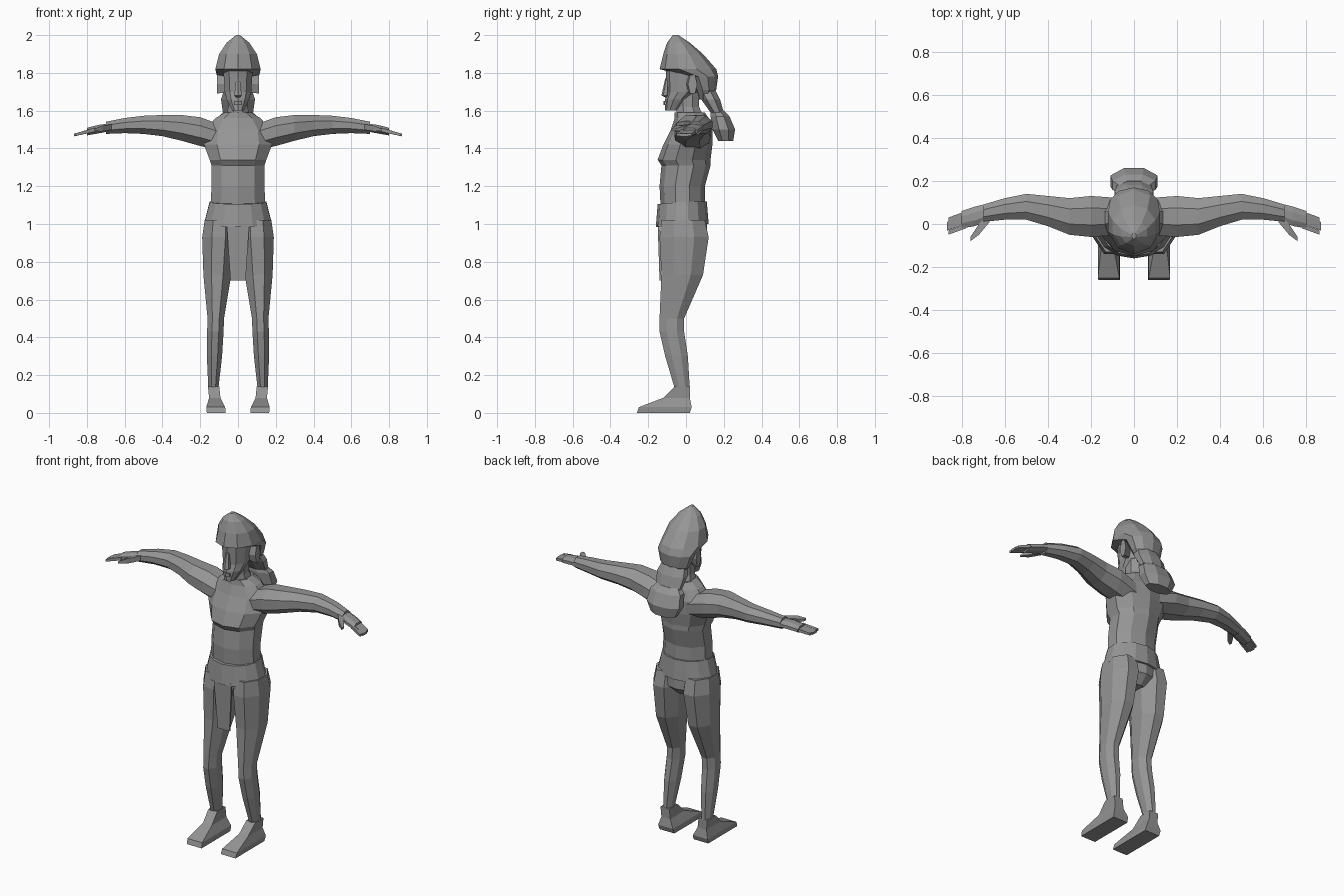
import bpy
import bmesh
from math import cos, sin, pi
from collections import namedtuple

# One slice of a part: place along the part, half width, front and back edge in y
Slice = namedtuple("Slice", "at half front back")

cube = bpy.data.objects.get("Cube")
if cube:
    bpy.data.objects.remove(cube, do_unlink=True)

tone = (.3, .3, .3, 1)
grey = bpy.data.materials.new("plain grey")
grey.use_nodes = True
grey.diffuse_color = tone
grey.node_tree.nodes["Principled BSDF"].inputs["Base Color"].default_value = tone


def loft(name, slices, sides=8, across=False, centre=lambda at: 0, mirror=False):
    """Skin polygon slices stacked upward, or sideways when across is set."""
    bm = bmesh.new()
    angles = [(i + .5) * 2 * pi / sides for i in range(sides)]
    reach_u = max(cos(a) for a in angles)
    reach_v = max(sin(a) for a in angles)
    loops = []
    for cut in slices:
        middle = (cut.front + cut.back) / 2
        depth = (cut.back - cut.front) / 2
        loop = []
        for a in angles:
            u = centre(cut.at) + cut.half * cos(a) / reach_u
            y = middle + depth * sin(a) / reach_v
            loop.append(bm.verts.new((cut.at, y, u) if across else (u, y, cut.at)))
        loops.append(loop)
    for low, high in zip(loops, loops[1:]):
        for i in range(sides):
            bm.faces.new((low[i - 1], low[i], high[i], high[i - 1]))
    bm.faces.new(loops[0])
    bm.faces.new(loops[-1])
    bmesh.ops.recalc_face_normals(bm, faces=bm.faces)
    mesh = bpy.data.meshes.new(name)
    bm.to_mesh(mesh)
    bm.free()
    mesh.materials.append(grey)
    part = bpy.data.objects.new(name, mesh)
    bpy.context.collection.objects.link(part)
    if mirror:
        part.modifiers.new("other side", 'MIRROR')
    return part


def in_proportion(ratio, spans):
    """Slices whose half width follows their depth; span = (at, front, back)."""
    return [Slice(at, ratio * (back - front) / 2, front, back) for at, front, back in spans]


# Torso with chest ledge and sloping shoulders
loft("torso", [
    Slice(at=1, half=.15, front=-.13, back=.1),
    Slice(at=1.2, half=.14, front=-.14, back=.1),
    Slice(at=1.31, half=.14, front=-.13, back=.13),
    Slice(at=1.34, half=.15, front=-.15, back=.13),
    Slice(at=1.42, half=.18, front=-.12, back=.14),
    Slice(at=1.5, half=.17, front=-.08, back=.14),
    Slice(at=1.56, half=.12, front=-.06, back=.12),
    Slice(at=1.59, half=.07, front=-.06, back=.1),
], sides=10)
loft("neck", [
    Slice(at=1.55, half=.07, front=-.05, back=.1),
    Slice(at=1.62, half=.05, front=-.05, back=.07),
    Slice(at=1.7, half=.05, front=-.05, back=.07),
])

# Flared waist wrap, hem slightly higher at the back
wrap = loft("waist_wrap", [
    Slice(at=1, half=.18, front=-.16, back=.12),
    Slice(at=1.12, half=.15, front=-.15, back=.11),
], sides=14)
for vert in wrap.data.vertices:
    vert.co.z += .1 * min(vert.co.y, 0)

loft("pelvis", [
    Slice(at=.89, half=.06, front=-.08, back=.06),
    Slice(at=.94, half=.15, front=-.11, back=.11),
    Slice(at=1.03, half=.16, front=-.13, back=.11),
], sides=10)

# Hanging front cloth
loft("front_cloth", [
    Slice(at=.7, half=.04, front=-.14, back=-.13),
    Slice(at=1, half=.06, front=-.15, back=-.14),
], sides=4)

# Legs narrow toward the ankle and lean outward going down
loft("legs", in_proportion(.67, [
    (1.02, -.13, .1), (.93, -.14, .12), (.73, -.13, .09), (.5, -.14, -.01),
    (.43, -.14, -.01), (.3, -.11, .01), (.13, -.06, .02),
]), centre=lambda z: .135 - .035 * z, mirror=True)
loft("feet", [
    Slice(at=0, half=.05, front=-.26, back=.02),
    Slice(at=.03, half=.05, front=-.25, back=.03),
    Slice(at=.08, half=.03, front=-.12, back=.02),
    Slice(at=.14, half=.03, front=-.06, back=.02),
], sides=4, centre=lambda z: .115 + z / 10, mirror=True)


def arm_height(x):
    """The arms arch gently, highest near the elbow."""
    return 1.525 - .4 * (x - .5) ** 2


# Outstretched arms
loft("arms", in_proportion(.8, [
    (.06, -.05, .12), (.2, -.06, .13), (.3, -.05, .12), (.4, -.01, .13),
    (.5, .02, .14), (.6, .02, .12), (.7, .01, .09),
]), across=True, centre=arm_height, mirror=True)

# Hands, fingers and thumbs
loft("hands", in_proportion(.5, [(.66, .02, .1), (.74, -.01, .08), (.8, -.02, .06)]),
     across=True, centre=arm_height, mirror=True)
for i, finger in enumerate(("index", "middle", "ring", "little")):
    y = i * .02 - .01
    loft(finger + "_fingers", [
        Slice(at=.78, half=.01, front=y - .01, back=y + .01),
        Slice(at=.87 - abs(i - 1.5) / 200, half=.007, front=y - .04, back=y - .02),
    ], sides=4, across=True, centre=arm_height, mirror=True)
loft("thumbs", in_proportion(.6, [(.67, .01, .06), (.72, -.05, 0), (.76, -.08, -.06)]),
     sides=4, across=True, centre=arm_height, mirror=True)

# Head
loft("head", [
    Slice(at=1.6, half=.03, front=-.11, back=-.04),
    Slice(at=1.66, half=.06, front=-.11, back=.02),
    Slice(at=1.7, half=.07, front=-.1, back=.07),
    Slice(at=1.85, half=.08, front=-.11, back=.1),
], sides=10)
loft("nose", [
    Slice(at=1.67, half=.01, front=-.11, back=-.09),
    Slice(at=1.68, half=.02, front=-.13, back=-.09),
    Slice(at=1.77, half=.01, front=-.11, back=-.09),
], sides=6)
loft("lips", [
    Slice(at=1.63, half=.02, front=-.12, back=-.09),
    Slice(at=1.65, half=.02, front=-.12, back=-.09),
], sides=6)
loft("ears", [
    Slice(at=.06, half=.04, front=0, back=.04),
    Slice(at=.11, half=.05, front=.01, back=.06),
], sides=6, across=True, centre=lambda x: 1.74, mirror=True)

# Peaked hair sweeping back over the nape
loft("hair", [
    Slice(at=1.66, half=.06, front=.07, back=.13),
    Slice(at=1.71, half=.09, front=.05, back=.16),
    Slice(at=1.78, half=.11, front=.01, back=.17),
    Slice(at=1.82, half=.12, front=-.14, back=.16),
    Slice(at=1.9, half=.1, front=-.12, back=.09),
    Slice(at=1.96, half=.06, front=-.1, back=.02),
    Slice(at=2, half=.01, front=-.07, back=-.04),
], sides=10)

# Tied hair tail: upper lock, then a fuller end below the tie
loft("upper_tail", [
    Slice(at=1.59, half=.08, front=.13, back=.2),
    Slice(at=1.66, half=.09, front=.08, back=.18),
    Slice(at=1.72, half=.07, front=.05, back=.15),
])
loft("tail_end", [
    Slice(at=1.44, half=.08, front=.17, back=.25),
    Slice(at=1.5, half=.11, front=.14, back=.26),
    Slice(at=1.57, half=.1, front=.13, back=.23),
    Slice(at=1.6, half=.07, front=.13, back=.2),
])
